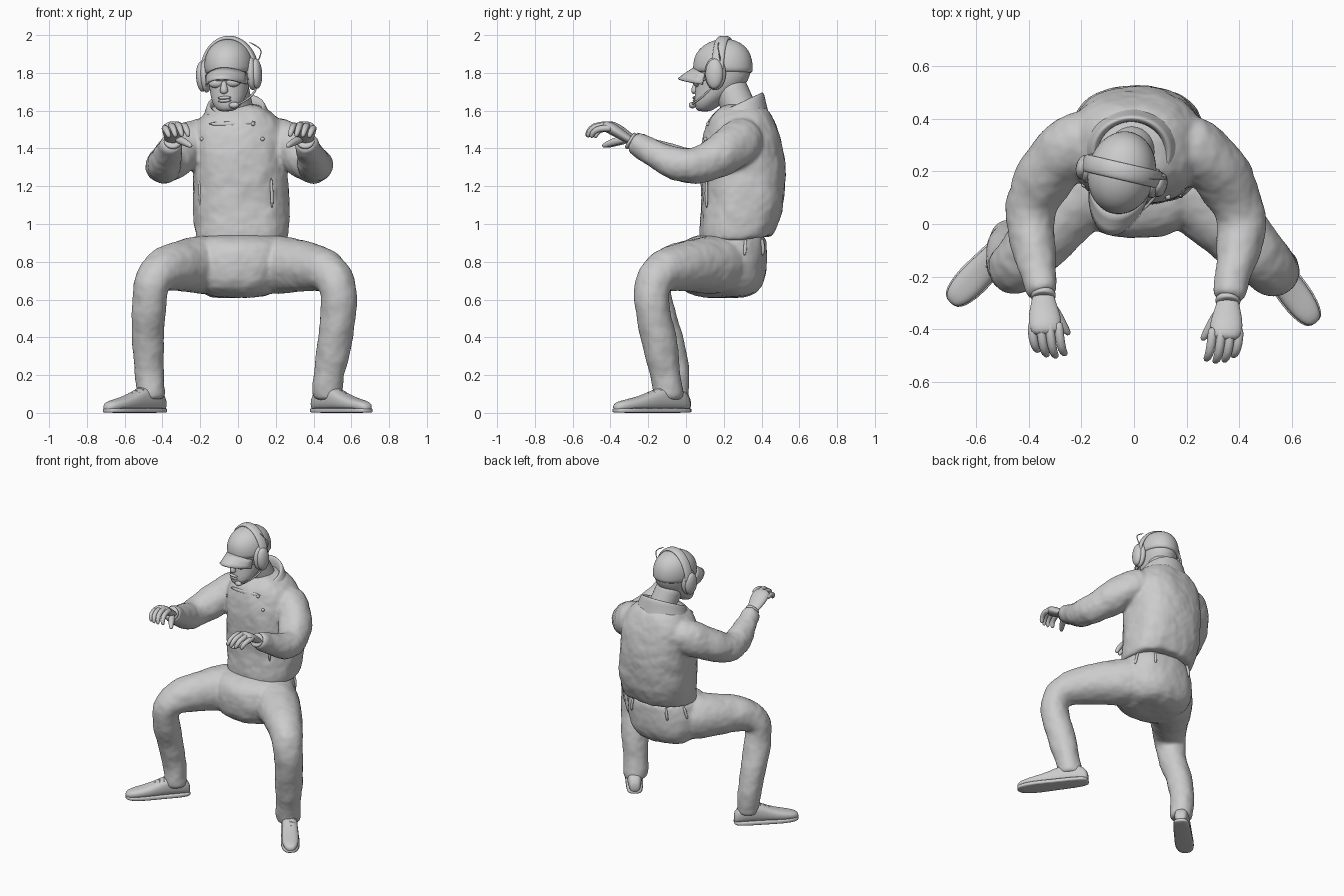
import bpy, bmesh, math
from mathutils import Vector, Matrix
I, V, T, Rot = Matrix.Identity(4), Vector, Matrix.Translation, Matrix.Rotation

def finish(name, bm, m=I, sub=1):
    bmesh.ops.recalc_face_normals(bm, faces=bm.faces)
    bm.transform(m)
    me = bpy.data.meshes.new(name)
    bm.to_mesh(me)
    bm.free()
    me.polygons.foreach_set("use_smooth", [True] * len(me.polygons))
    ob = bpy.data.objects.new(name, me)
    bpy.context.collection.objects.link(ob)
    if sub:
        mod = ob.modifiers.new("smooth", 'SUBSURF')
        mod.levels = mod.render_levels = sub
    return ob

def skin(name, rings, m=I, close=True, sub=1):
    bm = bmesh.new()
    vs = [[bm.verts.new(p) for p in r] for r in rings]
    n = len(vs[0])
    for r0, r1 in zip(vs, vs[1:]):
        for i in range(n):
            bm.faces.new((r0[i], r0[(i + 1) % n], r1[(i + 1) % n], r1[i]))
    if close:
        bm.faces.new(vs[0])
        bm.faces.new(vs[-1])
    return finish(name, bm, m, sub)

def sup(a, e):
    c, s = math.cos(a), math.sin(a)
    return math.copysign(abs(c) ** (2 / e), c), math.copysign(abs(s) ** (2 / e), s)

def stack(name, rows, m=I, e=2.0, n=28, close=True):
    """Horizontal rings: (z, cx, cy, rx, ry[, tilt])."""
    rings = []
    for z, cx, cy, rx, ry, *t in rows:
        k = t[0] if t else 0
        pts = [sup(2 * math.pi * i / n, e) for i in range(n)]
        rings.append([V((cx + rx * c, cy + ry * s, z + k * ry * s)) for c, s in pts])
    return skin(name, rings, m, close)

def limb(name, pts, m=I, n=14, flat=1.0, ref=(.31, .17, .9), sub=1):
    """Round tube along points (x, y, z, radius)."""
    P = [V(p[:3]) for p in pts]
    rings, prev = [], None
    for i, p in enumerate(P):
        t = (P[min(i + 1, len(P) - 1)] - P[max(i - 1, 0)]).normalized()
        a = t.cross(V(ref)).normalized() if prev is None else prev.rotation_difference(t) @ a
        b, prev, r = t.cross(a), t.copy(), pts[i][3]
        ang = [2 * math.pi * j / n for j in range(n)]
        rings.append([p + a * r * flat * math.cos(q) + b * r * math.sin(q) for q in ang])
    return skin(name, rings, m, True, sub)

def ball(name, c, r, m=I):
    bm = bmesh.new()
    bmesh.ops.create_uvsphere(bm, u_segments=20, v_segments=12, radius=1)
    return finish(name, bm, m @ T(c) @ Matrix.Diagonal((*r, 1)), 0)

def fuse(obs, fold):
    """Blend overlapping parts into one cloth surface with soft folds."""
    with bpy.context.temp_override(active_object=obs[0], object=obs[0], selected_editable_objects=obs):
        bpy.ops.object.join()
    rm = obs[0].modifiers.new("blend", 'REMESH')
    rm.mode, rm.voxel_size, rm.use_smooth_shade = 'VOXEL', .011, True
    sm = obs[0].modifiers.new("soften", 'SMOOTH')
    sm.iterations = 7
    tex = bpy.data.textures.new("folds", 'CLOUDS')
    tex.noise_scale = .13
    dp = obs[0].modifiers.new("folds", 'DISPLACE')
    dp.texture, dp.strength = tex, fold

# jacket: body, sleeves and cuffs
body = [stack("jacket", [(.925, .02, .265, .215, .175, .1), (.91, .02, .265, .238, .19, .1),
        (.96, .02, .272, .248, .205, .08), (1.06, .018, .298, .26, .216), (1.2, .015, .307, .254, .225),
        (1.33, .012, .299, .25, .228), (1.43, .01, .296, .256, .214), (1.51, .005, .295, .245, .19),
        (1.57, 0, .295, .205, .165), (1.615, 0, .3, .15, .13), (1.64, 0, .3, .09, .08)], e=2.5)]
for k, s in (("right", 1), ("left", -1)):
    m = T((.012, -.02, 0) if s < 0 else (0, 0, 0)) @ Matrix.Diagonal((s, 1, 1, 1))
    body.append(limb("sleeve", [(-.12, .335, 1.47, .10), (-.20, .325, 1.448, .124), (-.26, .28, 1.415, .122),
        (-.32, .21, 1.37, .116), (-.372, .13, 1.325, .108), (-.397, .05, 1.304, .098), (-.395, -.03, 1.315, .093),
        (-.378, -.12, 1.355, .081), (-.357, -.20, 1.40, .067), (-.348, -.255, 1.43, .06), (-.346, -.268, 1.437, .052)],
        m, n=18))
    # hands
    limb(k + "_wristband", [(-.347, -.262, 1.434, .04), (-.346, -.265, 1.436, .05), (-.345, -.28, 1.444, .05),
                            (-.345, -.283, 1.446, .04)], m)
    limb(k + "_palm", [(-.346, -.25, 1.43, .04), (-.345, -.29, 1.452, .045), (-.342, -.34, 1.485, .062),
                       (-.337, -.39, 1.515, .066), (-.335, -.425, 1.522, .05)], m, flat=.5, ref=(1, 0, 0))
    for i, ln in enumerate((.8, 1, 1.05, .95)):
        x, z = -.388 + .034 * i, (1.503, 1.517, 1.522, 1.517)[i]
        limb(k + "_finger", [(x, -.37, z, .017), (x, -.41, z + .006, .019), (x + .008, -.41 - .057 * ln, z - .002, .018),
                             (x + .017, -.41 - .084 * ln, z - .03 * ln, .016),
                             (x + .026, -.41 - .09 * ln, z - .06 * ln, .011)], m, n=10)
    limb(k + "_thumb", [(-.325, -.30, 1.45, .022), (-.295, -.345, 1.44, .023), (-.268, -.39, 1.425, .018),
                        (-.245, -.425, 1.41, .012)], m, n=10)
fuse(body, .02)
stack("collar", [(1.53, -.005, .28, .20, .16, .35), (1.58, -.005, .272, .172, .152, .42),
                 (1.625, -.01, .27, .158, .145, .47), (1.64, -.01, .27, .145, .132, .47),
                 (1.62, -.01, .27, .128, .118, .45), (1.56, -.01, .28, .12, .11, .45)], close=False)
limb("neck_flap", [(-.16, .135, 1.53, .011), (-.03, .112, 1.53, .012), (.10, .125, 1.54, .011)], flat=.6)
for x, y in ((-.2, .17), (.18, .11)):
    limb("pocket_slit", [(x, y, 1.08, .008), (x, y - .004, 1.16, .01), (x - .005, y, 1.25, .008)], n=8)
for p in ((.13, .103, 1.45), (-.19, .15, 1.45), (.08, .118, 1.53)):
    ball("snap_button", p, (.011, .011, .011))

# trousers
pants = [stack("trousers", [(.605, 0, .2, .1, .1), (.63, 0, .19, .2, .19), (.70, 0, .185, .262, .237),
         (.80, .008, .185, .27, .248), (.88, .01, .19, .252, .238), (.928, .015, .215, .23, .21),
         (.948, .02, .24, .19, .15)], e=2.4)]
for pts in ([(-.10, .22, .78, .168), (-.2, .13, .785, .158), (-.29, .03, .78, .141), (-.37, -.08, .765, .123),
             (-.435, -.15, .735, .111), (-.466, -.18, .67, .099), (-.47, -.165, .58, .093), (-.48, -.11, .42, .087),
             (-.475, -.065, .28, .082), (-.465, -.058, .18, .076), (-.46, -.062, .09, .082), (-.46, -.062, .065, .07)],
            [(.11, .22, .78, .168), (.22, .13, .785, .158), (.33, .03, .78, .141), (.43, -.08, .765, .123),
             (.50, -.15, .735, .111), (.533, -.185, .67, .1), (.538, -.185, .58, .095), (.52, -.15, .42, .097),
             (.495, -.125, .28, .09), (.478, -.105, .18, .08), (.47, -.09, .09, .084), (.47, -.09, .065, .07)]):
    pants.append(limb("leg", pts, n=18))
fuse(pants, .016)
for a in (25, 60, 120, 155):
    c, s = sup(math.radians(a), 2.4)
    limb("belt_loop", [(.01 + .258 * c, .19 + .243 * s, .83, .01), (.013 + .252 * c, .2 + .236 * s, .88, .01),
                       (.015 + .233 * c, .21 + .215 * s, .925, .01)], n=8)

# shoes, built toe along -y
shoe = [(.0, .025, .06), (.015, .042, .11), (.09, .052, .15), (.16, .052, .142), (.23, .055, .105),
        (.31, .059, .08), (.37, .052, .068), (.41, .037, .056), (.425, .015, .04)]
for k, heel, toe in (("right", (-.395, .01), (-.70, -.30)), ("left", (.405, .012), (.692, -.378))):
    d = V(toe) - V(heel)
    m = T((*heel, 0)) @ Rot(math.atan2(d.x, -d.y), 4, 'Z') @ Matrix.Diagonal((1, d.length / .425, 1, 1))
    ring = [sup(2 * math.pi * i / 18, 2.6) for i in range(18)]
    skin(k + "_shoe", [[V((w * c, -t, .012 + (h - .012) / 2 * (1 + s))) for c, s in ring] for t, w, h in shoe], m)
    # sole follows the shoe outline
    out = [(w + .005, -t) for t, w, h in shoe]
    out += [(-x, y) for x, y in reversed(out)]
    skin(k + "_sole", [[V((x, y, z)) for x, y in out] for z in (0, .004, .022, .026)], m)
    for t, z in ((.17, .138), (.20, .124), (.23, .11)):
        limb("shoe_lace", [(-.04, -t, z - .02, .006), (0, -t, z, .006), (.04, -t - .01, z - .02, .006)], m, n=6)

# head, built facing -y and then turned
H = T((-.045, .195, 1.80)) @ Rot(math.radians(-13), 4, 'Z') @ Rot(math.radians(-3), 4, 'Y')
limb("neck", [(0, .31, 1.54, .10), (-.01, .28, 1.62, .092), (-.03, .24, 1.70, .093), (-.04, .22, 1.76, .095)])
stack("head", [(-.205, 0, -.1, .03, .025), (-.192, 0, -.095, .058, .052), (-.15, 0, -.07, .088, .082),
               (-.10, 0, -.03, .1, .117), (-.04, 0, 0, .112, .142), (.03, 0, .005, .12, .15),
               (.1, 0, .008, .11, .135), (.15, 0, .005, .07, .09), (.165, 0, 0, .02, .03)], H)
limb("nose", [(0, -.135, -.04, .012), (0, -.15, -.075, .018), (0, -.15, -.098, .026), (0, -.143, -.108, .016)], H, n=10)
for z, y in ((-.132, -.147), (-.148, -.145)):
    ball("lip", (0, y, z), (.036, .015, .009), H)
for s in (-1, 1):
    ball("glasses_lens", (s * .046, -.128, -.052), (.041, .022, .025), H)
    limb("glasses_arm", [(s * .08, -.125, -.045, .006), (s * .11, -.09, -.04, .007), (s * .125, 0, -.035, .006)], H, n=6)
limb("glasses_bridge", [(-.06, -.145, -.035, .006), (0, -.155, -.036, .007), (.06, -.145, -.035, .006)], H, n=6)

# cap
stack("cap_crown", [(.0, 0, 0, .118, .15), (.002, 0, 0, .129, .16), (.05, 0, 0, .132, .161), (.10, 0, 0, .122, .149),
                    (.145, 0, .005, .095, .115), (.173, 0, .008, .05, .06), (.18, 0, .01, .015, .015)], H)
bm, grid = bmesh.new(), []
for u in [i / 8 - 1 for i in range(17)]:
    y0 = -.157 * math.sqrt(1 - (u * .88) ** 2)
    grid.append([bm.verts.new((u * .115, y0 - v * .085 * math.sqrt(1.02 - u * u), .03 - .058 * v - .038 * u * u))
                 for v in (0, .35, .7, 1)])
for a, b in zip(grid, grid[1:]):
    for j in range(3):
        bm.faces.new((a[j], b[j], b[j + 1], a[j + 1]))
finish("cap_brim", bm, H, 0).modifiers.new("thickness", 'SOLIDIFY').thickness = .01

# headset
arc = [math.pi * i / 16 for i in range(17)]
limb("headband", [(.146 * math.cos(a), .005, .185 * math.sin(a), .034) for a in arc], H, flat=.4, ref=(0, 1, 0))
for s in (-1, 1):
    ball("ear_cushion", (s * .126, -.012, -.01), (.03, .058, .088), H)
    ball("ear_cup", (s * .148, -.012, -.012), (.03, .048, .08), H)
limb("headset_wire", [(.15, .02, .05, .004), (.178, .02, .10, .004), (.17, .01, .125, .004), (.11, 0, .16, .004)], H, n=6)
limb("microphone_boom", [(.15, -.02, -.08, .007), (.135, -.07, -.13, .006), (.09, -.135, -.165, .006),
                         (.055, -.155, -.172, .006)], H, n=8)
ball("microphone", (.05, -.152, -.174), (.028, .018, .017), H)
